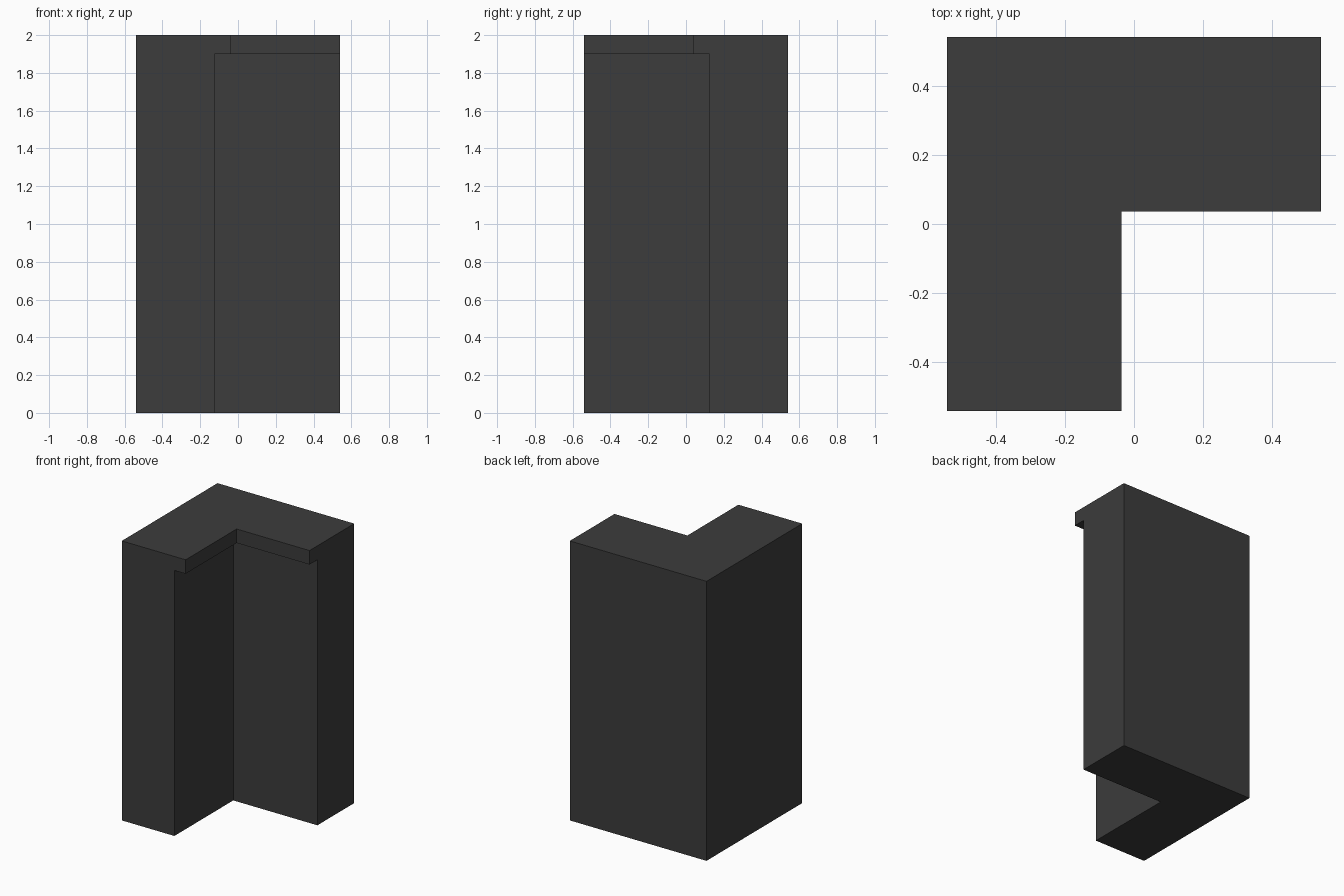
import bpy
import bmesh

if "Cube" in bpy.data.objects:
    bpy.data.objects.remove(bpy.data.objects["Cube"])

OUT = 0.541  # half width of the L-shaped plan

dark = bpy.data.materials.new("dark_grey")
dark.diffuse_color = (0.045, 0.045, 0.045, 1)
dark.use_nodes = True
dark.node_tree.nodes["Principled BSDF"].inputs["Base Color"].default_value = dark.diffuse_color


def l_prism(name, inner, z0, z1):
    """Extrude an L-shaped plan whose inside corner is at (-inner, inner)."""
    plan = [(-OUT, -OUT), (-inner, -OUT), (-inner, inner),
            (OUT, inner), (OUT, OUT), (-OUT, OUT)]
    bm = bmesh.new()
    face = bm.faces.new([bm.verts.new((x, y, z0)) for x, y in plan])
    ext = bmesh.ops.extrude_face_region(bm, geom=[face])
    top = [v for v in ext["geom"] if isinstance(v, bmesh.types.BMVert)]
    bmesh.ops.translate(bm, verts=top, vec=(0, 0, z1 - z0))
    bmesh.ops.recalc_face_normals(bm, faces=bm.faces)
    mesh = bpy.data.meshes.new(name)
    bm.to_mesh(mesh)
    bm.free()
    mesh.materials.append(dark)
    obj = bpy.data.objects.new(name, mesh)
    bpy.context.collection.objects.link(obj)
    return obj


# Tall corner body
l_prism("corner_body", 0.125, 0.0, 1.9)
# Top slab overhanging the inside faces
l_prism("top_slab", 0.036, 1.9, 2.0)
